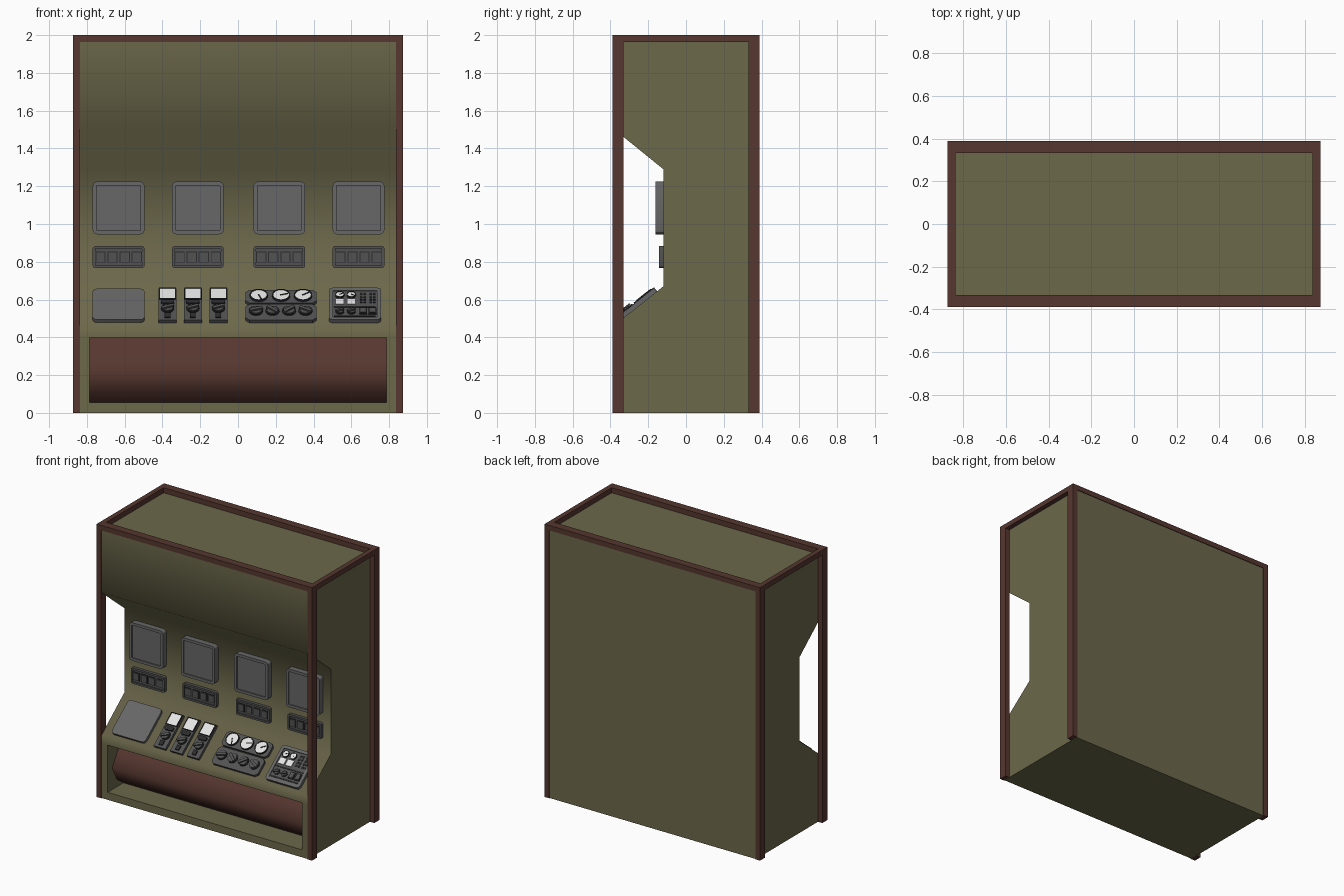
import bpy, bmesh, math
from mathutils import Matrix, Vector

if "Cube" in bpy.data.objects:
    bpy.data.objects.remove(bpy.data.objects["Cube"])

def material(name, c):
    m = bpy.data.materials.new(name)
    m.diffuse_color = (*c, 1)
    m.use_nodes = True
    m.node_tree.nodes["Principled BSDF"].inputs["Base Color"].default_value = m.diffuse_color
    return m

GREEN = material("body_green", (0.150, 0.138, 0.070))
BROWN = material("trim_brown", (0.094, 0.038, 0.029))
GREY = material("panel_grey", (0.135, 0.135, 0.135))
DARK = material("dark_grey", (0.085, 0.085, 0.085))
BLACK = material("recess_black", (0.025, 0.025, 0.025))
WHITE = material("display_white", (0.78, 0.78, 0.78))

def finish(name, bm, mats, angle=30):
    bmesh.ops.recalc_face_normals(bm, faces=bm.faces)
    me = bpy.data.meshes.new(name)
    bm.to_mesh(me)
    bm.free()
    ob = bpy.data.objects.new(name, me)
    bpy.context.collection.objects.link(ob)
    for m in mats:
        me.materials.append(m)
    bpy.ops.object.select_all(action='DESELECT')
    ob.select_set(True)
    bpy.context.view_layer.objects.active = ob
    bpy.ops.object.shade_smooth_by_angle(angle=math.radians(angle))
    return ob

def box(name, lo, hi, mat):
    bm = bmesh.new()
    bmesh.ops.create_cube(bm, size=1)
    for v in bm.verts:
        v.co = [(a + b) / 2 + c * (b - a) for a, b, c in zip(lo, hi, v.co)]
    return finish(name, bm, [mat])

def loft(profile, xs):
    """Closed (y, z) profile swept through several x positions."""
    bm = bmesh.new()
    rings = [[bm.verts.new((x, y, z)) for y, z in profile] for x in xs]
    n = len(profile)
    for a, b in zip(rings, rings[1:]):
        for i in range(n):
            j = (i + 1) % n
            bm.faces.new((a[i], a[j], b[j], b[i]))
    bm.faces.new(rings[0])
    bm.faces.new(rings[-1])
    return bm

# ---- panel-local frames: u = x, v = up the panel, w = outward
def frame(v, origin):
    u = Vector((1, 0, 0))
    v = Vector(v).normalized()
    m = Matrix((u, v, u.cross(v))).transposed().to_4x4()
    m.translation = Vector(origin)
    return m

WALL = frame((0, 0, 1), (0, -0.12, 0))
DESK = frame((0, 0.265, 0.21), (0, -0.2588, 0.56))

def rounded(w, h, r, seg=3):
    pts = []
    for k, (sx, sy) in enumerate(((1, 1), (-1, 1), (-1, -1), (1, -1))):
        for i in range(seg + 1):
            a = math.pi / 2 * (k + i / seg)
            pts.append((sx * (w / 2 - r) + r * math.cos(a), sy * (h / 2 - r) + r * math.sin(a)))
    return pts

def rect(w, h):
    return [(w / 2, h / 2), (-w / 2, h / 2), (-w / 2, -h / 2), (w / 2, -h / 2)]

def circle(r, n=20):
    return [(r * math.cos(math.tau * i / n), r * math.sin(math.tau * i / n)) for i in range(n)]

def plate(name, M, at, pts, w0, w1, mat, turn=0, inset=0, depth=0, inner=None):
    """Prism standing on a panel, with an optional recessed (or raised) inner face."""
    bm = bmesh.new()
    T = M @ Matrix.Translation((at[0], at[1], 0)) @ Matrix.Rotation(turn, 4, 'Z')
    lo = [bm.verts.new(T @ Vector((u, v, w0))) for u, v in pts]
    hi = [bm.verts.new(T @ Vector((u, v, w1))) for u, v in pts]
    for i in range(len(pts)):
        j = (i + 1) % len(pts)
        bm.faces.new((lo[i], lo[j], hi[j], hi[i]))
    bm.faces.new(lo[::-1])
    top = bm.faces.new(hi)
    bm.normal_update()
    if inset:
        bmesh.ops.inset_region(bm, faces=[top], thickness=inset, use_even_offset=True)
        ext = bmesh.ops.extrude_discrete_faces(bm, faces=[top])['faces'][0]
        ext.material_index = 1
        bmesh.ops.translate(bm, verts=ext.verts, vec=(M.to_3x3() @ Vector((0, 0, depth))))
    return finish(name, bm, [mat, inner or mat])

def knob(name, at, r, w, turn):
    plate(name + "_base", DESK, at, circle(r), w - 0.005, w + 0.007, BLACK)
    plate(name + "_cap", DESK, at, circle(r * 0.82), w, w + 0.012, DARK)
    plate(name + "_grip", DESK, at, rect(r * 1.9, r * 0.5), w, w + 0.022, DARK, turn)

def gauge(name, at, r, w, turn):
    plate(name + "_dial", DESK, at, circle(r), w - 0.005, w + 0.012, BLACK,
          inset=r * 0.12, depth=-0.003, inner=WHITE)
    off = (at[0] + 0.35 * r * math.cos(turn), at[1] + 0.35 * r * math.sin(turn))
    plate(name + "_needle", DESK, off, rect(r * 0.9, r * 0.14), w + 0.008, w + 0.012, BLACK, turn)

# ---- cabinet body: profile with recessed control bay and foot alcove
F = -0.385
profile = [(F, 0), (F, 0.055), (F, 0.40), (F, 0.46), (-0.12, 0.67), (-0.12, 1.29),
           (F, 1.505), (F, 1.963), (0.385, 1.963), (0.385, 0)]
bm = loft(profile, (-0.838, -0.787, 0.787, 0.838))
bm.faces.ensure_lookup_table()
bay = min(bm.faces, key=lambda f: (f.calc_center_median() - Vector((0, F, 0.2275))).length)
ext = bmesh.ops.extrude_discrete_faces(bm, faces=[bay])['faces'][0]
bmesh.ops.translate(bm, verts=ext.verts, vec=(0, 0.185, 0))
finish("cabinet_body", bm, [GREEN], 60)

# ---- bulging kick panel inside the alcove
kick = [(0.18, 0.399), (0.11, 0.31), (0.05, 0.215), (0.105, 0.11), (0.18, 0.056)]
bm = loft([(F + d, z) for d, z in kick], (-0.786, 0.786))
finish("kick_panel", bm, [BROWN], 75)

# ---- brown frame: four posts and the top rim
for sx, side in ((-1, "left"), (1, "right")):
    x0, x1 = sorted((sx * 0.836, sx * 0.873))
    for sy, end in ((-1, "front"), (1, "back")):
        y0, y1 = sorted((sy * 0.332, sy * 0.39))
        box(f"{end}_{side}_post", (x0, y0, 0), (x1, y1, 2), BROWN)
    box(f"{side}_top_rail", (x0, -0.332, 1.963), (x1, 0.332, 2), BROWN)
for sy, end in ((-1, "front"), (1, "back")):
    y0, y1 = sorted((sy * 0.332, sy * 0.39))
    box(f"{end}_top_rail", (-0.836, y0, 1.963), (0.836, y1, 2), BROWN)

# ---- four monitors, each with a strip of four buttons below
for i, x in enumerate((-0.632, -0.213, 0.219, 0.638)):
    plate(f"monitor_{i}", WALL, (x, 1.085), rounded(0.274, 0.28, 0.024), -0.005, 0.042, GREY,
          inset=0.02, depth=-0.008, inner=GREY)
    plate(f"button_strip_{i}", WALL, (x, 0.825), rounded(0.274, 0.116, 0.014), -0.005, 0.023, DARK,
          inset=0.014, depth=-0.008, inner=DARK)
    for k in range(4):
        at = (x + (k - 1.5) * 0.064, 0.825)
        plate(f"button_rim_{i}_{k}", WALL, at, rect(0.054, 0.06), 0.012, 0.018, BLACK)
        plate(f"button_{i}_{k}", WALL, at, rect(0.044, 0.05), 0.012, 0.023, DARK)

# ---- desk: blank plate
plate("blank_plate", DESK, (-0.632, 0), rounded(0.274, 0.265, 0.024), -0.005, 0.02, GREY)

# ---- desk: three meter units with white display, rocker and knob
for i, x in enumerate((-0.373, -0.239, -0.104)):
    plate(f"meter_unit_{i}", DESK, (x, 0), rect(0.096, 0.27), -0.005, 0.02, DARK)
    plate(f"meter_display_{i}", DESK, (x, 0.085), rect(0.09, 0.092), 0.015, 0.028, BLACK,
          inset=0.005, depth=-0.003, inner=WHITE)
    plate(f"meter_rocker_{i}", DESK, (x, 0.014), rounded(0.07, 0.03, 0.01), 0.015, 0.03, BLACK)
    knob(f"meter_knob_{i}", (x, -0.04), 0.034, 0.02, 0.4)
    plate(f"meter_switch_{i}", DESK, (x, -0.1), rect(0.03, 0.035), 0.015, 0.028, BLACK)

# ---- desk: gauge cluster and knob row
plate("gauge_panel", DESK, (0.228, 0.066), rounded(0.374, 0.112, 0.02, 1), -0.005, 0.02, DARK)
for i, (x, t) in enumerate(((0.11, -1.2), (0.228, 0.3), (0.344, 0.6))):
    gauge(f"gauge_{i}", (x, 0.068), 0.048, 0.02, t)
plate("knob_panel", DESK, (0.228, -0.068), rounded(0.374, 0.135, 0.02, 1), -0.005, 0.02, DARK)
for i, t in enumerate((0.3, -0.7, 0.7, -0.5)):
    knob(f"row_knob_{i}", (0.095 + 0.0875 * i, -0.06), 0.037, 0.02, t)

# ---- desk: instrument cluster
plate("instrument_panel", DESK, (0.619, 0), rounded(0.276, 0.27, 0.02), -0.005, 0.024, GREY,
      inset=0.022, depth=-0.006, inner=DARK)
for k in range(2):
    x = 0.539 + 0.061 * k
    gauge(f"small_gauge_{k}", (x, 0.075), 0.024, 0.018, 0.5 - k)
    plate(f"small_display_{k}", DESK, (x, 0.02), rect(0.046, 0.044), 0.015, 0.024, WHITE)
    knob(f"small_knob_{k}", (x, -0.062), 0.023, 0.016, 0.4)
    x2 = 0.662 + 0.05 * k
    for r in range(4):
        for c in range(2):
            plate(f"key_{k}_{r}_{c}", DESK, (x2 - 0.01 + 0.02 * c, 0.09 - 0.024 * r),
                  rect(0.013, 0.014), 0.014, 0.022, BLACK)
    plate(f"square_button_{k}", DESK, (x2, -0.06), rect(0.04, 0.05), 0.015, 0.026, BLACK,
          inset=0.006, depth=0.003, inner=DARK)
for r in range(2):
    plate(f"divider_{r}", DESK, (0.619, (-0.02, -0.1)[r]), rect(0.22, 0.01), 0.015, 0.021, BLACK)
